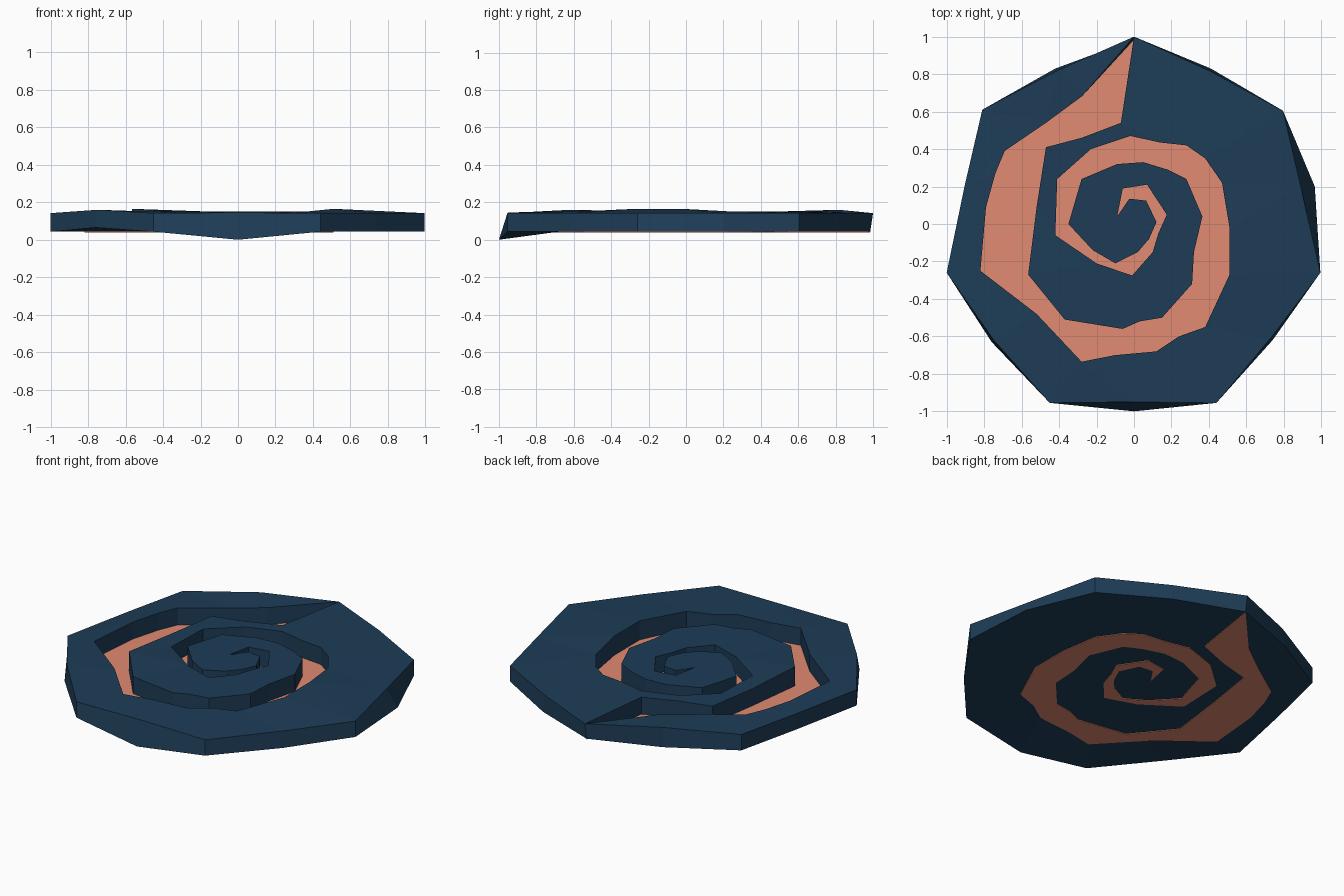
import bpy, bmesh
from mathutils import Vector
from mathutils.geometry import delaunay_2d_cdt

if "Cube" in bpy.data.objects:
    bpy.data.objects.remove(bpy.data.objects["Cube"])


def material(name, rgb):
    m = bpy.data.materials.new(name)
    m.diffuse_color = (*rgb, 1)
    m.use_nodes = True
    m.node_tree.nodes["Principled BSDF"].inputs["Base Color"].default_value = m.diffuse_color
    return m


blue = material("dark_blue", (0.0125, 0.046, 0.095))
coral = material("coral", (0.75, 0.26, 0.165))

# Rim of the slab, clockwise from the back tip
rim = [(0, 1), (.41, .83), (.795, .605), (.965, .20), (.995, -.26),
       (.74, -.62), (.44, -.955), (0, -1), (-.45, -.955), (-.76, -.63),
       (-1, -.26), (-.905, .20), (-.81, .61), (-.42, .83)]

# Outer and inner banks of the spiral groove, from the tip to the centre
tip, end = (0, 1), (-.09, .04)
outer = [(-.28, .68), (-.47, .54), (-.69, .39), (-.74, .27), (-.79, .09),
         (-.82, -.25), (-.52, -.48), (-.28, -.735), (-.10, -.70), (.12, -.68),
         (.24, -.60), (.38, -.55), (.51, -.27), (.51, -.02), (.47, .22),
         (.38, .35), (.28, .42), (.14, .435), (-.02, .47), (-.23, .40),
         (-.41, .24), (-.42, -.06), (-.20, -.21), (-.01, -.275), (.10, -.15),
         (.13, -.05), (.175, .05), (.07, .21), (-.06, .19)]
inner = [(-.07, .54), (-.28, .46), (-.47, .41), (-.52, .09), (-.565, -.27),
         (-.37, -.51), (-.06, -.56), (.03, -.52), (.15, -.50), (.31, -.32),
         (.32, -.15), (.365, .04), (.28, .24), (.18, .29), (.05, .33),
         (-.09, .32), (-.28, .24), (-.35, 0), (-.22, -.14), (-.10, -.21),
         (.02, -.15), (.08, -.08), (.12, .01), (.065, .125), (-.025, .135)]
groove = [tip] + outer + [end] + inner[::-1]


def inside(p, poly):
    """Even-odd test of a point against a polygon."""
    hit = False
    for (x1, y1), (x2, y2) in zip(poly, poly[1:] + poly[:1]):
        if (y1 > p[1]) != (y2 > p[1]):
            if p[0] < x1 + (p[1] - y1) * (x2 - x1) / (y2 - y1):
                hit = not hit
    return hit


# Triangulate the plan once, with both outlines as fixed edges
points = rim + groove[1:]
n = len(rim)
g = [0] + list(range(n, len(points)))
edges = [(i, (i + 1) % n) for i in range(n)]
edges += list(zip(g, g[1:] + g[:1]))
co, _, tris, orig, _, _ = delaunay_2d_cdt(
    [Vector(p) for p in points], edges, [], 1, 1e-5)
plan = [points[o[0]] if o else tuple(c) for c, o in zip(co, orig)]


def solid(name, in_groove, low, high, mat):
    """Closed solid over the plan triangles inside or outside the groove."""
    part = []
    for t in tris:
        c = sum((Vector(plan[i]) for i in t), Vector((0, 0))) / 3
        if inside(c, groove) == in_groove:
            part.append(tuple(t))
    bm = bmesh.new()
    a = [bm.verts.new(low(p)) for p in plan]
    b = [bm.verts.new(high(p)) for p in plan]
    sides = {(t[k], t[(k + 1) % 3]) for t in part for k in range(3)}
    for t in part:
        bm.faces.new([b[i] for i in t])
        bm.faces.new([a[i] for i in reversed(t)])
    for i, j in sides:         # walls along every open edge
        if (j, i) not in sides:
            bm.faces.new((a[i], a[j], b[j], b[i]))
    loose = [v for v in bm.verts if not v.link_faces]
    bmesh.ops.delete(bm, geom=loose, context='VERTS')
    me = bpy.data.meshes.new(name)
    bm.to_mesh(me)
    bm.free()
    me.materials.append(mat)
    ob = bpy.data.objects.new(name, me)
    bpy.context.collection.objects.link(ob)


def bottom(p):
    x, y = p
    if p == (0, -1):           # the front of the rim droops to the ground
        return (x, y, 0)
    if p == tip:
        return (0, .985, .043)
    return (x, y, .065 if p == (-.76, -.63) else .043)


def top(p):
    x, y = p
    if p == (0, -1):
        return (0, -.95, .145)
    if p == (.965, .20):       # sloping notch on the right of the rim
        return (.89, .20, .142)
    if p in rim:
        z = .16 if p in ((-.42, .83), (-.76, -.63)) else .142
        # rim points between main corners lean inwards a little
        s = .985 if rim.index(p) in (1, 5, 9, 13) else 1
        return (x * s, y * s, z)
    raised = .5 < abs(x) < .6 and -.3 < y < 0
    return (x, y, .165 if raised else .152)


# Slab with the spiral slot cut through it, and the thin floor of the slot
solid("spiral_slab", False, bottom, top, blue)
solid("groove_floor", True, lambda p: (*bottom(p)[:2], .039),
      lambda p: (*bottom(p)[:2], .045), coral)
